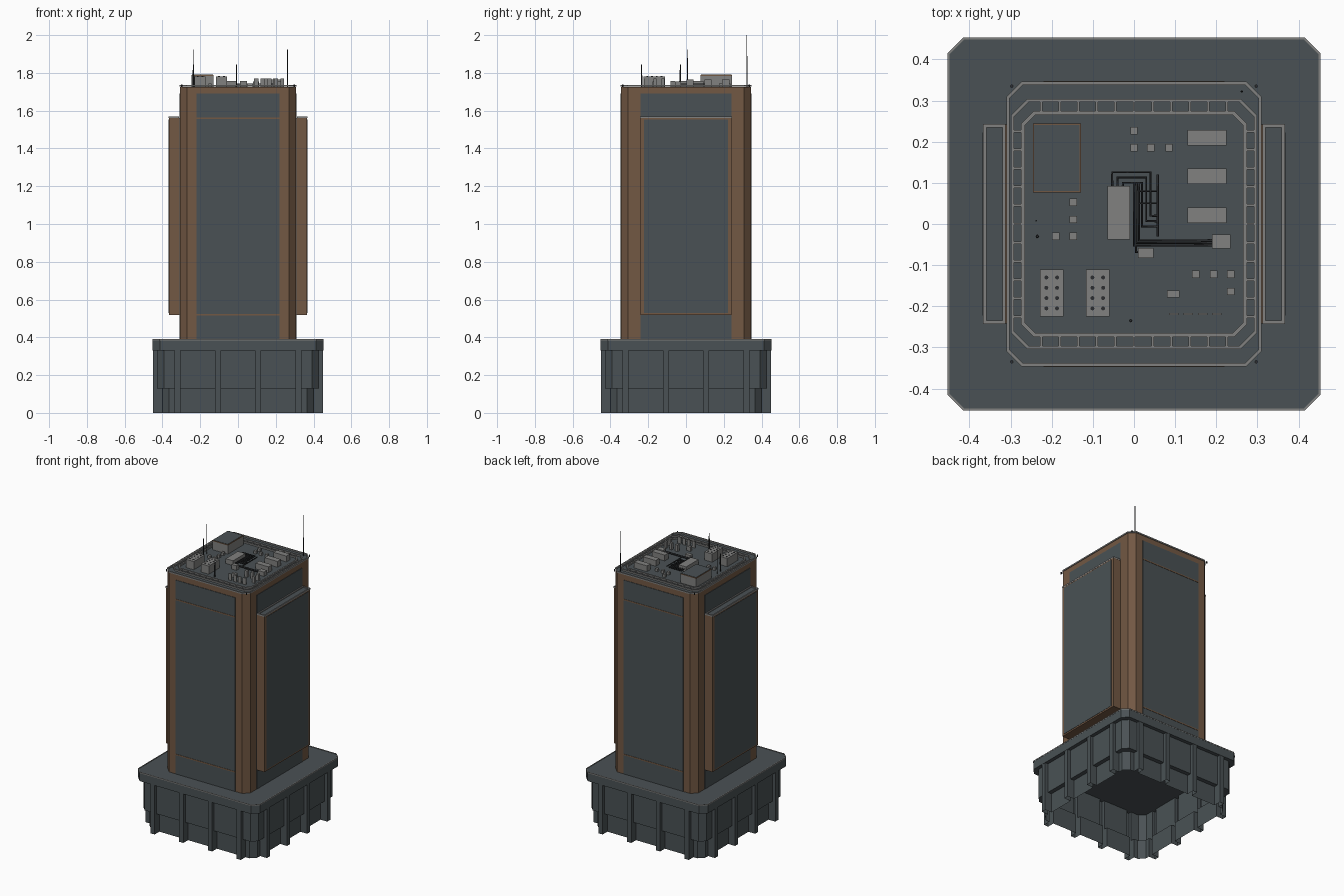
import bpy, bmesh, math
from mathutils import Vector

if "Cube" in bpy.data.objects:
    bpy.data.objects.remove(bpy.data.objects["Cube"])


def material(name, rgb):
    m = bpy.data.materials.new(name)
    m.diffuse_color = (*rgb, 1)
    m.use_nodes = True
    m.node_tree.nodes["Principled BSDF"].inputs["Base Color"].default_value = m.diffuse_color
    return m


SLATE = material("slate", (0.068, 0.083, 0.089))
BROWN = material("brown_cladding", (0.17, 0.098, 0.057))
GREY = material("equipment_grey", (0.22, 0.22, 0.215))
DARK = material("dark_metal", (0.025, 0.027, 0.03))


def finish(name, bm, *mats):
    bmesh.ops.recalc_face_normals(bm, faces=bm.faces)
    me = bpy.data.meshes.new(name)
    bm.to_mesh(me)
    bm.free()
    for m in mats:
        me.materials.append(m)
    ob = bpy.data.objects.new(name, me)
    bpy.context.collection.objects.link(ob)
    return ob


def add_box(bm, x0, x1, y0, y1, z0, z1):
    r = bmesh.ops.create_cube(bm, size=1)
    for v in r["verts"]:
        v.co = Vector((x0 if v.co.x < 0 else x1, y0 if v.co.y < 0 else y1, z0 if v.co.z < 0 else z1))


def boxes(name, mat, items):
    bm = bmesh.new()
    for b in items:
        add_box(bm, *b)
    return finish(name, bm, mat)


def octagon(hx, hy, c):
    return [(hx - c, -hy), (hx, -hy + c), (hx, hy - c), (hx - c, hy),
            (-hx + c, hy), (-hx, hy - c), (-hx, -hy + c), (-hx + c, -hy)]


def loft(bm, loops, closed=False):
    """Bridge a list of (points, z) loops; closed joins last to first."""
    rings = [[bm.verts.new((x, y, z)) for x, y in pts] for pts, z in loops]
    n = len(rings[0])
    pairs = list(zip(rings, rings[1:])) + ([(rings[-1], rings[0])] if closed else [])
    for a, b in pairs:
        for i in range(n):
            j = (i + 1) % n
            bm.faces.new((a[i], a[j], b[j], b[i]))
    return rings


def prism(name, pts, z0, z1, mat, top=None):
    bm = bmesh.new()
    a, b = loft(bm, [(pts, z0), (pts, z1)])
    bm.faces.new(a[::-1])
    f = bm.faces.new(b)
    if top:
        f.material_index = 1
    return finish(name, bm, mat, *([top] if top else []))


def ring(name, hx, hy, c, w, z0, z1, mat):
    o, i = octagon(hx, hy, c), octagon(hx - w, hy - w, c - 0.586 * w)
    bm = bmesh.new()
    loft(bm, [(o, z0), (o, z1), (i, z1), (i, z0)], True)
    return finish(name, bm, mat)


# Podium: open-bottomed shell with folded piers and a stepped wall
def podium_outline(h, chamfer=0.035, pier=0.45, w=0.016):
    side = [(-h + chamfer, -h)]
    for x in (-0.32, -0.107, 0.107, 0.32):
        side += [(x - w, -h), (x - w, -pier), (x + w, -pier), (x + w, -h)]
    side.append((h - chamfer, -h))
    pts = []
    for _ in range(4):
        pts += side
        side = [(-y, x) for x, y in side]
    return pts


bm = bmesh.new()
low, up = podium_outline(0.40), podium_outline(0.428)
loft(bm, [(low, 0), (low, 0.13), (up, 0.13), (up, 0.33)])
bmesh.ops.remove_doubles(bm, verts=bm.verts, dist=1e-5)
finish("podium_wall", bm, SLATE)
prism("podium_slab", octagon(0.452, 0.452, 0.038), 0.33, 0.388, SLATE)
ring("podium_coping", 0.453, 0.453, 0.038, 0.005, 0.384, 0.391, GREY)

# Tower body with chamfered corners
prism("tower_body", octagon(0.307, 0.343, 0.036), 0.388, 1.726, BROWN, SLATE)
ring("tower_coping", 0.31, 0.346, 0.037, 0.008, 1.727, 1.736, GREY)

# Glass plates and trim bands on front and back
glass, trim = [], []
for s in (-1, 1):
    y = sorted((s * 0.335, s * 0.346))
    glass.append((-0.22, 0.22, *y, 0.389, 1.69))
    y = sorted((s * 0.34, s * 0.348))
    for z in (0.52, 1.56):
        trim.append((-0.22, 0.22, *y, z - 0.004, z + 0.004))
    x = sorted((s * 0.3, s * 0.31))
    glass.append((*x, -0.24, 0.24, 0.389, 1.69))
boxes("tower_glass", SLATE, glass)
boxes("tower_trim_bands", BROWN, trim)

# Projecting bays on both sides
bays, bay_glass, bay_roof, rims = [], [], [], []
for s in (-1, 1):
    x = lambda a, b: sorted((s * a, s * b))
    bays.append((*x(0.309, 0.366), -0.242, 0.242, 0.518, 1.562))
    bay_glass.append((*x(0.36, 0.368), -0.222, 0.222, 0.528, 1.553))
    bay_roof.append((*x(0.32, 0.36), -0.236, 0.236, 1.558, 1.564))
    for a, b in ((0.312, 0.32), (0.359, 0.367)):
        rims.append((*x(a, b), -0.243, 0.243, 1.56, 1.57))
    for e in (-1, 1):
        rims.append((*x(0.32, 0.359), *sorted((e * 0.235, e * 0.243)), 1.56, 1.57))
boxes("side_bays", BROWN, bays)
boxes("bay_glass", SLATE, bay_glass)
boxes("bay_roofs", SLATE, bay_roof)
boxes("bay_rims", GREY, rims)

# Maintenance track: two rails with cross ties
ring("track_outer_rail", 0.299, 0.304, 0.04, 0.008, 1.727, 1.737, GREY)
ring("track_inner_rail", 0.274, 0.274, 0.03, 0.009, 1.727, 1.737, GREY)
ties = []
for i in range(-5, 6):
    t = i * 0.045
    for s in (-1, 1):
        ties.append((t - 0.003, t + 0.003, *sorted((s * 0.27, s * 0.3)), 1.728, 1.735))
        ties.append((*sorted((s * 0.27, s * 0.295)), t - 0.003, t + 0.003, 1.728, 1.735))
boxes("track_ties", GREY, ties)

# Roof equipment: large units
Z = 1.725
boxes("stair_house", GREY, [(-0.245, -0.13, 0.078, 0.243, Z, 1.787)])
boxes("stair_house_trim", BROWN, [(-0.246, -0.129, 0.077, 0.244, 1.784, 1.789)])
boxes("stair_house_roof", SLATE, [(-0.243, -0.132, 0.08, 0.241, 1.786, 1.791)])
boxes("air_units", GREY, [(0.13, 0.225, y - 0.019, y + 0.019, Z, 1.765) for y in (0.021, 0.116, 0.21)]
      + [(-0.065, -0.01, -0.038, 0.092, Z, 1.758)])
towers = (-0.2, -0.088)
boxes("cooling_units", GREY, [(x - 0.029, x + 0.029, -0.225, -0.11, Z, 1.781) for x in towers])

# Cooling fans and corner lights
bm = bmesh.new()
spots = [(x + dx, -0.205 + 0.025 * k, 1.782, 0.005) for x in towers for dx in (-0.013, 0.013) for k in range(4)]
spots += [(a * 0.297, b * 0.335, 1.732, 0.004) for a in (-1, 1) for b in (-1, 1)]
for x, y, z, r in spots:
    g = bmesh.ops.create_cone(bm, segments=8, radius1=r, radius2=r, depth=0.012 if r < 0.005 else 0.003, cap_ends=True)
    bmesh.ops.translate(bm, vec=(x, y, z), verts=g["verts"])
finish("fans_and_corner_lights", bm, DARK)

# Small vents
small = [(0, 0.227), (0, 0.185), (0.041, 0.185), (0.085, 0.185),
         (-0.148, 0.053), (-0.148, 0.011), (-0.148, -0.03), (-0.19, -0.03),
         (0.15, -0.122), (0.194, -0.122), (0.235, -0.122), (0.235, -0.164)]
boxes("roof_vents", GREY, [(x - 0.009, x + 0.009, y - 0.009, y + 0.009, Z, 1.745 if y > -0.1 else 1.77) for x, y in small])
boxes("roof_cabinets", GREY, [(0.08, 0.11, -0.178, -0.161, Z, 1.755), (0.01, 0.047, -0.083, -0.058, Z, 1.757),
                              (0.19, 0.234, -0.059, -0.026, Z, 1.755)])
boxes("low_vent_row", GREY, [(x, x + 0.023, -0.221, -0.216, Z, 1.77) for x in (0.085, 0.12, 0.155, 0.19)])


# Pipe runs as bevelled curves
def pipe(pts, r=0.003, z=1.741):
    cu = bpy.data.curves.new("roof_pipe", "CURVE")
    cu.dimensions = "3D"
    cu.bevel_depth = r
    cu.bevel_resolution = 1
    cu.use_fill_caps = True
    cu.materials.append(DARK)
    sp = cu.splines.new("POLY")
    sp.points.add(len(pts) - 1)
    for p, (x, y) in zip(sp.points, pts):
        p.co = (x, y, z, 1)
    bpy.context.collection.objects.link(bpy.data.objects.new("roof_pipe", cu))


for k in range(3):
    d = 0.013 * k
    pipe([(-0.053 + d, 0.09), (-0.053 + d, 0.126 - d), (0.04 - d * 0.8, 0.126 - d), (0.04 - d * 0.8, 0.02 - d), (0.058, 0.02 - d)])
    e = 0.006 * k
    pipe([(0.0 + e, 0.1), (0.0 + e, -0.052 + e), (0.19, -0.052 + e)])
pipe([(0.005, -0.05), (0.005, -0.068), (0.012, -0.068)])
pipe([(0.058, -0.03), (0.058, 0.12)])
for y in (0.05, 0.08):
    pipe([(0.012, y), (0.06, y)], 0.002)

# Antennas: thick lower mast, thin whip
bm = bmesh.new()
for x, y, r, top in ((-0.235, -0.03, 0.004, 1.845), (-0.008, -0.235, 0.004, 1.845),
                     (-0.238, 0.008, 0.0018, 1.925), (0.262, 0.322, 0.003, 1.925), (0.262, 0.322, 0.0015, 2.0)):
    h = top - Z
    g = bmesh.ops.create_cone(bm, segments=8, radius1=r, radius2=r * 0.7, depth=h, cap_ends=True)
    bmesh.ops.translate(bm, vec=(x, y, Z + h / 2), verts=g["verts"])
finish("antennas", bm, DARK)
